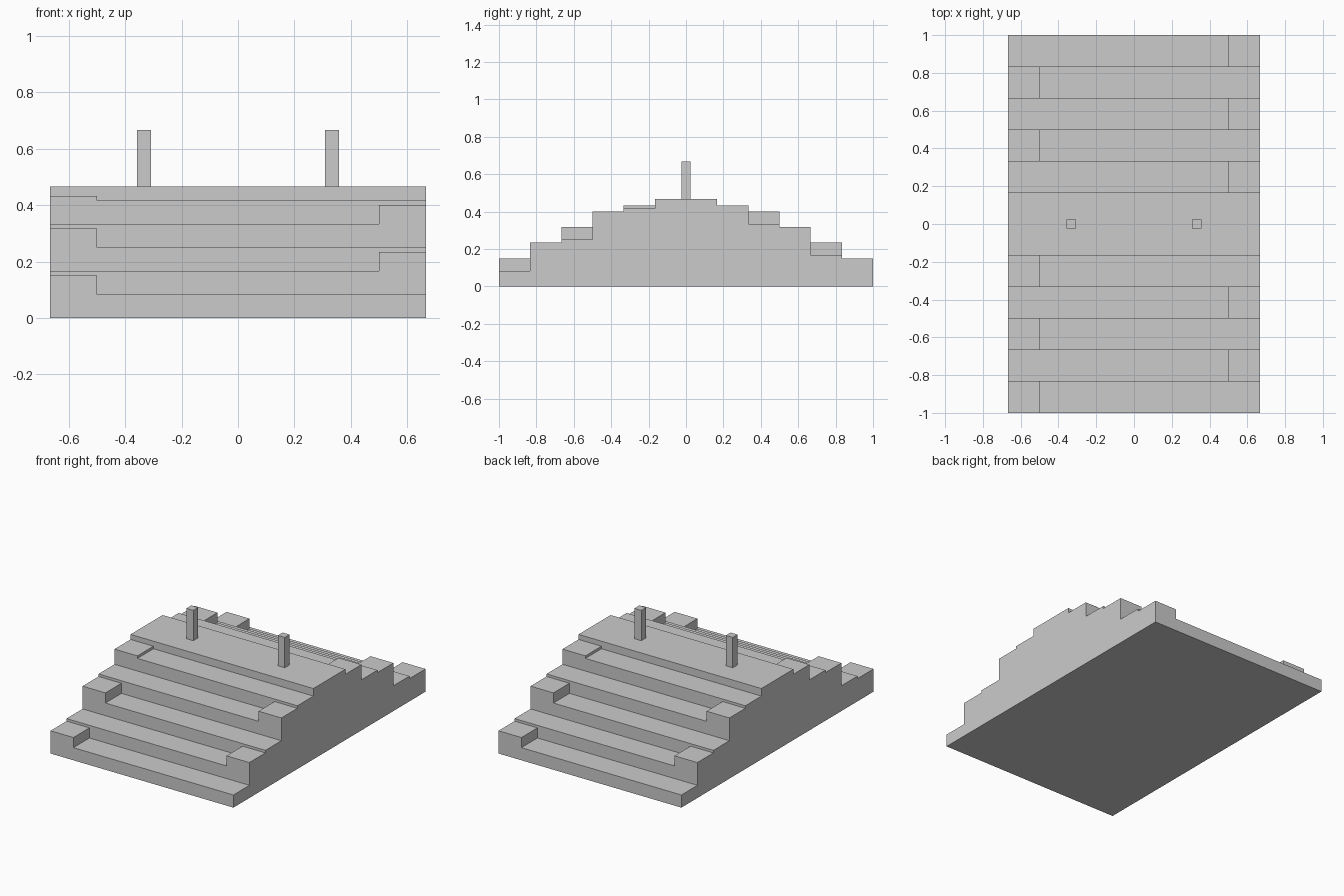
import bpy
import bmesh

if "Cube" in bpy.data.objects:
    bpy.data.objects.remove(bpy.data.objects["Cube"])

S = 1 / 6           # tread depth
R = 1 / 12          # riser height
W = 2 / 3           # half width
TOP = 0.4667        # landing height


def new_object(name, bm):
    bmesh.ops.recalc_face_normals(bm, faces=bm.faces)
    mesh = bpy.data.meshes.new(name)
    bm.to_mesh(mesh)
    bm.free()
    obj = bpy.data.objects.new(name, mesh)
    bpy.context.collection.objects.link(obj)
    return obj


def box(name, x0, x1, y0, y1, z0, z1):
    bm = bmesh.new()
    bmesh.ops.create_cube(bm, size=1)
    for v in bm.verts:
        v.co = (x1 if v.co.x > 0 else x0,
                y1 if v.co.y > 0 else y0,
                z1 if v.co.z > 0 else z0)
    return new_object(name, bm)


# Stepped body: half profile climbing to the landing, mirrored and extruded
half = [(-1, 0)]
for i in range(6):
    y, z = -1 + i * S, (i + 1) * R if i < 5 else TOP
    half += [(y, z), (y + S, z)] if i < 5 else [(y, z)]
profile = half + [(-y, z) for y, z in reversed(half)]
bm = bmesh.new()
face = bm.faces.new([bm.verts.new((-W, y, z)) for y, z in profile])
ext = bmesh.ops.extrude_face_region(bm, geom=[face])
bmesh.ops.translate(bm, vec=(2 * W, 0, 0),
                    verts=[g for g in ext["geom"] if isinstance(g, bmesh.types.BMVert)])
new_object("stepped_body", bm)

# Raised end blocks alternate sides; the back is the front turned half a turn
for i in range(5):
    z = (i + 1) * R
    top = z + (0.0667 if i < 4 else 0.0167)
    x0, x1 = (-W, -0.5) if i % 2 == 0 else (0.5, W)
    y0, y1 = -1 + i * S, -1 + (i + 1) * S
    box(f"front_end_block_{i + 1}", x0, x1, y0, y1, z, top)
    box(f"back_end_block_{i + 1}", -x1, -x0, -y1, -y0, z, top)

# Two square posts on the landing
for side, x in (("left", -1 / 3), ("right", 1 / 3)):
    box(f"{side}_post", x - 0.025, x + 0.025, -0.025, 0.025, TOP, 0.6667)
